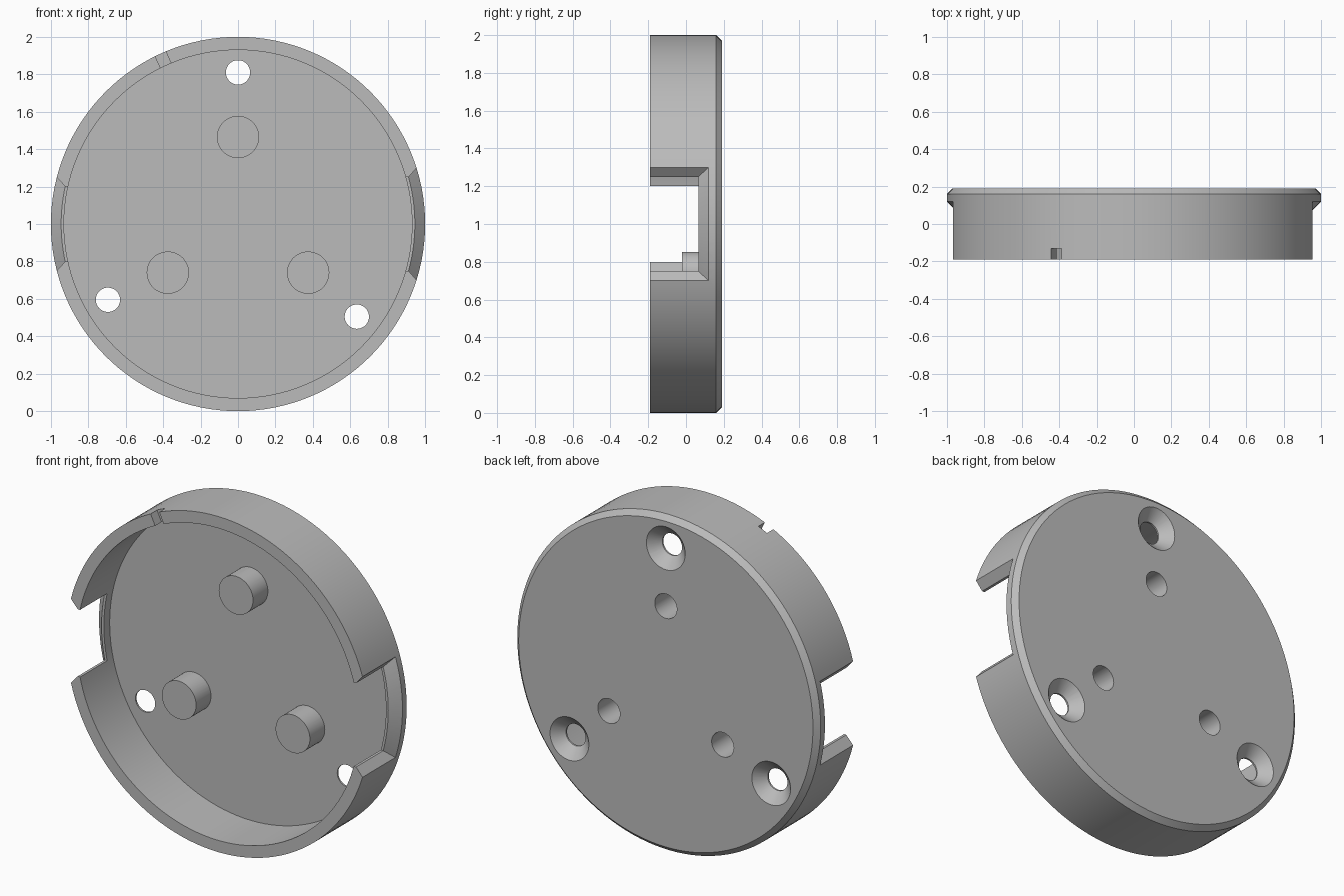
import bpy, bmesh, math
from mathutils import Matrix, Vector

if "Cube" in bpy.data.objects:
    bpy.data.objects.remove(bpy.data.objects["Cube"])

FRONT, FLOOR, BACK = -0.19, 0.12, 0.19
INNER, OUTER = 0.93, 1.0
CENTRE_Z = 1.0

grey = bpy.data.materials.new("plain grey")
grey.use_nodes = True
grey.diffuse_color = (0.5, 0.5, 0.5, 1)
grey.node_tree.nodes["Principled BSDF"].inputs["Base Color"].default_value = (0.5, 0.5, 0.5, 1)


def finish(bm, name):
    bmesh.ops.remove_doubles(bm, verts=bm.verts, dist=1e-5)
    bmesh.ops.recalc_face_normals(bm, faces=bm.faces)
    mesh = bpy.data.meshes.new(name)
    bm.to_mesh(mesh)
    bm.free()
    obj = bpy.data.objects.new(name, mesh)
    bpy.context.collection.objects.link(obj)
    mesh.materials.append(grey)
    return obj


def lathe(name, profile, x=0, z=CENTRE_Z, steps=48):
    """Turn a (radius, y) profile about an axis along y."""
    bm = bmesh.new()
    verts = [bm.verts.new((r, y, 0)) for r, y in profile]
    edges = [bm.edges.new(pair) for pair in zip(verts, verts[1:])]
    bmesh.ops.spin(bm, geom=verts + edges, cent=(0, 0, 0), axis=(0, 1, 0),
                   angle=math.tau, steps=steps)
    bmesh.ops.translate(bm, verts=bm.verts, vec=(x, 0, z))
    return finish(bm, name)


def combine(body, tool, operation):
    mod = body.modifiers.new(operation, "BOOLEAN")
    mod.operation = operation
    mod.solver = "EXACT"
    mod.object = tool
    bpy.context.view_layer.objects.active = body
    bpy.ops.object.modifier_apply(modifier=mod.name)
    bpy.data.objects.remove(tool)


def window_cutter(side, half):
    """Curved side opening with a chamfer around its outer edge."""
    # Stations: radius, half height, rear y
    stations = [(1.05, half + 0.045, 0.17), (1.0, half, 0.12),
                (0.945, half - 0.05, 0.065), (0.88, half - 0.05, 0.065)]
    bm = bmesh.new()
    sections = []
    steps = 16
    for i in range(steps + 1):
        t = 2 * i / steps - 1
        loop = []
        for r, h, _ in stations:
            a = t * math.asin(h / r)
            loop.append((side * r * math.cos(a), FRONT - 0.1, CENTRE_Z + r * math.sin(a)))
        rear = [(x, s[2], z) for (x, _, z), s in zip(loop, stations)]
        sections.append([bm.verts.new(p) for p in loop + rear[::-1]])
    n = len(sections[0])
    for a, b in zip(sections, sections[1:]):
        for k in range(n):
            bm.faces.new((a[k], a[(k + 1) % n], b[(k + 1) % n], b[k]))
    # End caps as quads between the front and rear rows
    for s in (sections[0], sections[-1]):
        for k in range(n // 2 - 1):
            bm.faces.new((s[k], s[k + 1], s[n - 2 - k], s[n - 1 - k]))
    return finish(bm, "window_cutter")


# Round shell with a chamfered back edge
shell = lathe("round_cover", [(0, FLOOR), (INNER, FLOOR), (INNER, FRONT), (OUTER, FRONT),
                              (OUTER, 0.16), (0.97, BACK), (0, BACK)], steps=128)

# Three pegs inside, each bored from the back
for x, z in [(0, 1.465), (-0.375, 0.74), (0.375, 0.74)]:
    combine(shell, lathe("peg", [(0, -0.02), (0.113, -0.02), (0.113, 0.15), (0, 0.15)], x, z), "UNION")
    combine(shell, lathe("bore", [(0, 0.02), (0.073, 0.02), (0.073, 0.25), (0, 0.25)], x, z), "DIFFERENCE")

# Three countersunk screw holes
for x, z in [(0, 1.81), (-0.695, 0.595), (0.635, 0.505)]:
    combine(shell, lathe("screw_hole", [(0, 0), (0.065, 0), (0.065, 0.13), (0.128, BACK),
                                        (0.128, 0.25), (0, 0.25)], x, z), "DIFFERENCE")

# Side openings, the left one taller
combine(shell, window_cutter(1, 0.3), "DIFFERENCE")
combine(shell, window_cutter(-1, 0.25), "DIFFERENCE")

# Small notch in the front rim
bm = bmesh.new()
bmesh.ops.create_cube(bm, size=1, matrix=Matrix.Translation((0, 0, CENTRE_Z))
                      @ Matrix.Rotation(math.radians(-24.5), 4, "Y")
                      @ Matrix.Translation((0, FRONT, 0.97))
                      @ Matrix.Diagonal((0.062, 0.12, 0.16, 1)))
combine(shell, finish(bm, "notch"), "DIFFERENCE")

# Smooth curved walls, keep edges sharp
bpy.ops.object.select_all(action="DESELECT")
shell.select_set(True)
bpy.context.view_layer.objects.active = shell
bpy.ops.object.shade_smooth_by_angle(angle=math.radians(25))
